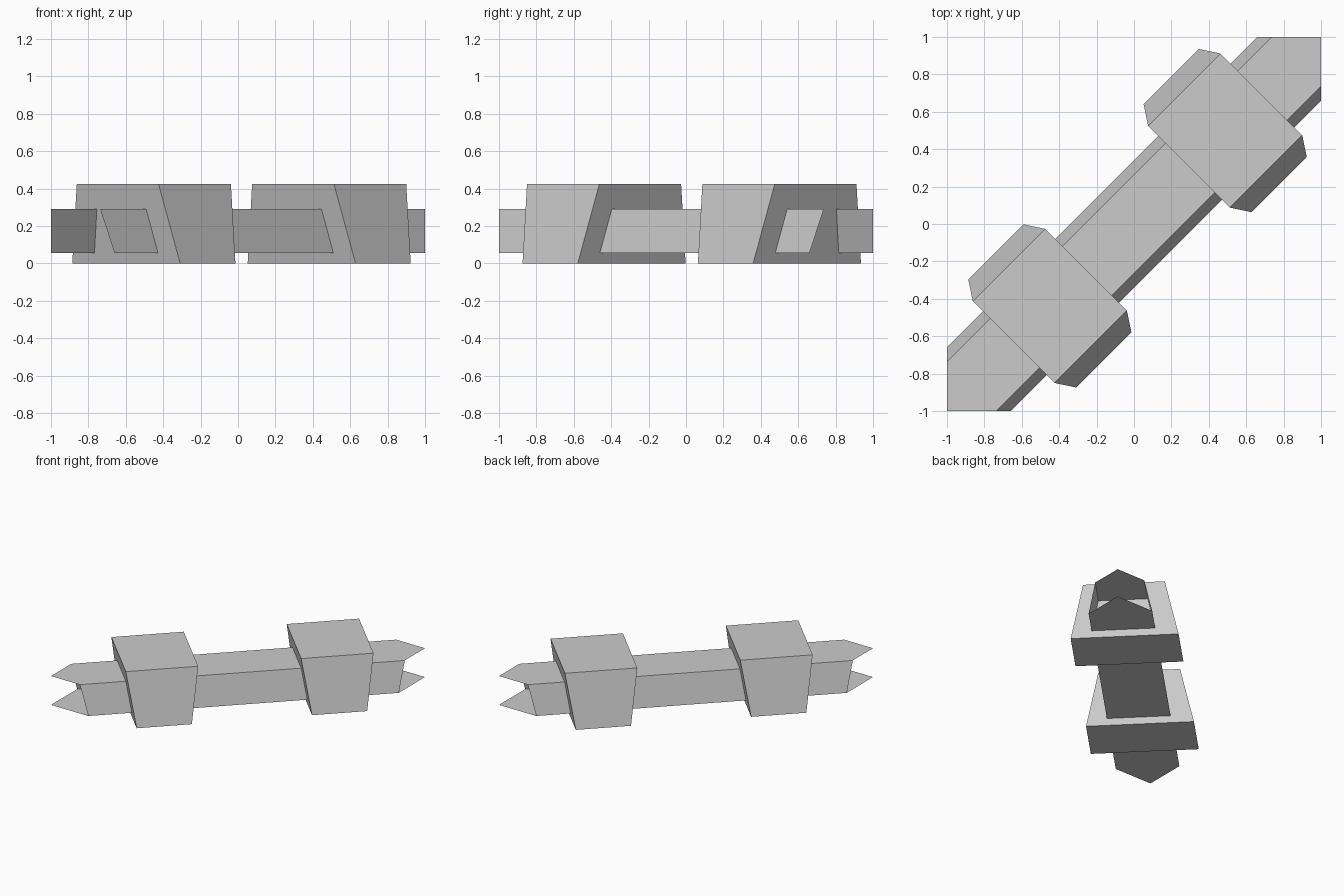
import bpy, bmesh
from mathutils import Vector

default_cube = bpy.data.objects.get("Cube")
if default_cube:
    bpy.data.objects.remove(default_cube, do_unlink=True)

grey = bpy.data.materials.new("plain grey")
grey.use_nodes = True
colour = (0.6, 0.6, 0.6, 1.0)
grey.diffuse_color = colour
grey.node_tree.nodes["Principled BSDF"].inputs["Base Color"].default_value = colour


def tapered_box(centre, bottom, top, z_low, z_high):
    """Box on the diagonal: sizes are half extents of (x + y, y - x)."""
    bm = bmesh.new()
    bmesh.ops.create_cube(bm, size=2)
    for v in bm.verts:
        half = top if v.co.z > 0 else bottom
        along = centre[0] + v.co.x * half[0]
        across = centre[1] + v.co.y * half[1]
        z = z_high if v.co.z > 0 else z_low
        v.co = ((along - across) / 2, (along + across) / 2, z)
    return bm


def add_part(name, bm):
    mesh = bpy.data.meshes.new(name)
    bm.to_mesh(mesh)
    bm.free()
    mesh.materials.append(grey)
    obj = bpy.data.objects.new(name, mesh)
    bpy.context.scene.collection.objects.link(obj)
    return obj


# Hollow diagonal beam, trimmed to open corner points at both ends
beam = tapered_box((0, 0), (3, 0.34), (3, 0.263), 0.055, 0.292)
for normal in (Vector((1, 0, 0)), Vector((-1, 0, 0)),
               Vector((0, 1, 0)), Vector((0, -1, 0))):
    bmesh.ops.bisect_plane(beam, geom=beam.verts[:] + beam.edges[:] + beam.faces[:],
                           plane_co=normal, plane_no=normal, clear_outer=True)
add_part("beam", beam)

# Two blocks that narrow along the beam and widen across it towards the base
for name, along in (("back_block", 0.987), ("front_block", -0.888)):
    add_part(name, tapered_box((along, 0.012), (0.295, 0.577), (0.387, 0.437), 0, 0.425))
